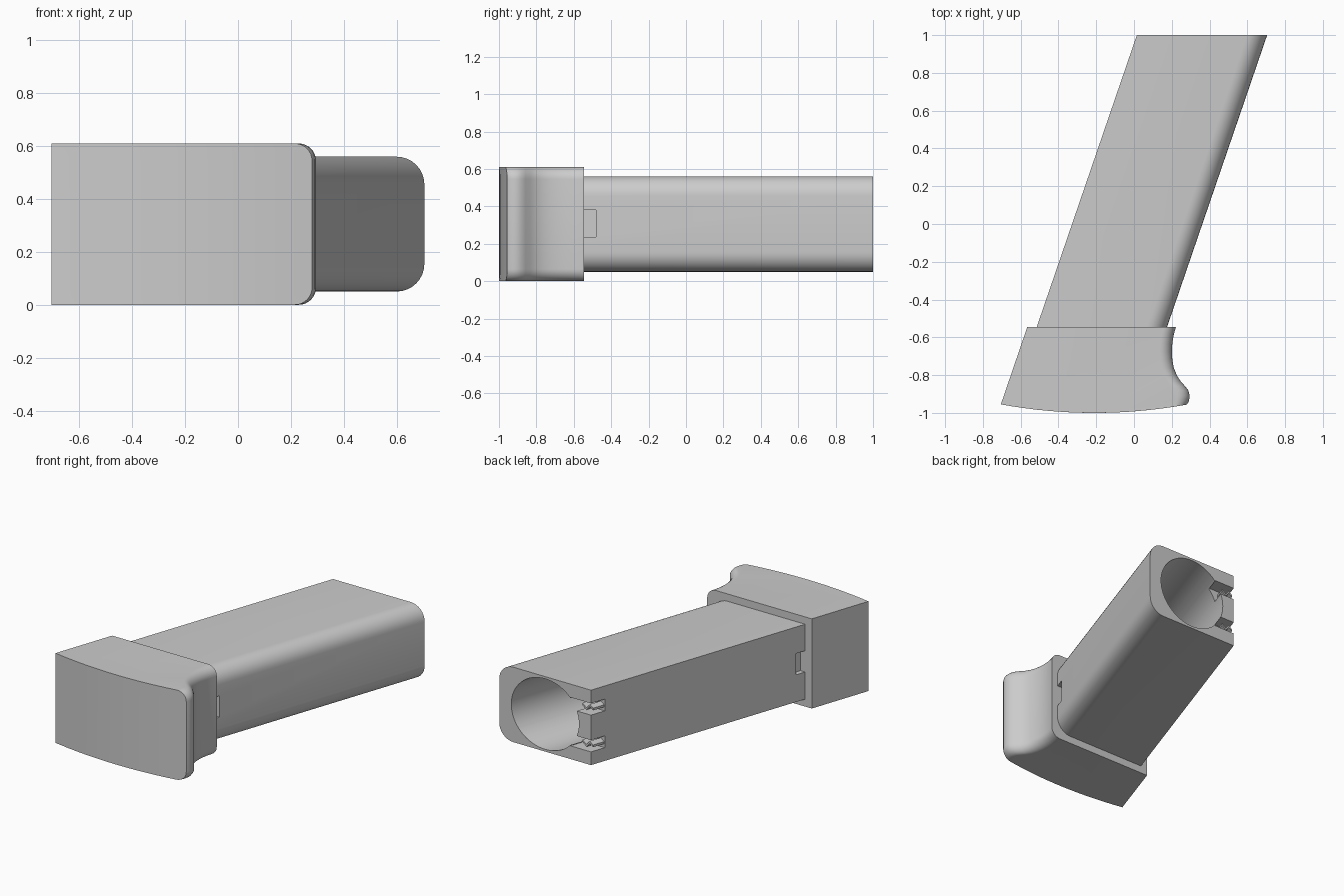
import bpy
import bmesh
from math import sin, cos, pi, radians

cube = bpy.data.objects.get("Cube")
if cube:
    bpy.data.objects.remove(cube, do_unlink=True)

grey = bpy.data.materials.new("plain_grey")
grey.use_nodes = True
colour = (0.6, 0.6, 0.6, 1)
grey.diffuse_color = colour
grey.node_tree.nodes["Principled BSDF"].inputs["Base Color"].default_value = colour

SLOPE = 0.343   # sideways lean of the tube per unit of y
MID_Z = 0.305


def lean(x, y):
    return x + SLOPE * (y - 1)


def skin(name, rings):
    """Join equal rings of points into a closed solid."""
    bm = bmesh.new()
    loops = [[bm.verts.new(p) for p in ring] for ring in rings]
    n = len(loops[0])
    for a, b in zip(loops, loops[1:]):
        for i in range(n):
            j = (i + 1) % n
            bm.faces.new((a[i], a[j], b[j], b[i]))
    bm.faces.new(loops[0][::-1])
    bm.faces.new(loops[-1])
    bmesh.ops.recalc_face_normals(bm, faces=bm.faces)
    mesh = bpy.data.meshes.new(name)
    bm.to_mesh(mesh)
    bm.free()
    mesh.materials.append(grey)
    ob = bpy.data.objects.new(name, mesh)
    bpy.context.collection.objects.link(ob)
    return ob


def rounded_layers(z0, z1, r, steps=8):
    """Heights and insets that round the upper and lower +x edges."""
    low = [(r * (1 - cos(a)), r * (1 - sin(a)))
           for a in (pi / 2 * i / steps for i in range(steps + 1))]
    return [(z0 + h, d) for h, d in low] + [(z1 - h, d) for h, d in reversed(low)]


def leaning_prism(name, section, y0, y1):
    """Sweep an xz section along the leaning axis."""
    return skin(name, [[(lean(x, y), y, z) for x, z in section] for y in (y0, y1)])


def leaning_box(name, x0, x1, y0, y1, z0, z1):
    return leaning_prism(name, [(x0, z0), (x1, z0), (x1, z1), (x0, z1)], y0, y1)


def cut(target, cutter):
    cutter.hide_render = True
    mod = target.modifiers.new("cut", "BOOLEAN")
    mod.operation = "DIFFERENCE"
    mod.solver = "EXACT"
    mod.object = cutter
    bpy.context.view_layer.objects.active = target
    bpy.ops.object.modifier_apply(modifier=mod.name)
    bpy.data.objects.remove(cutter, do_unlink=True)


def smooth(ob):
    bpy.ops.object.select_all(action="DESELECT")
    ob.select_set(True)
    bpy.context.view_layer.objects.active = ob
    bpy.ops.object.shade_smooth_by_angle(angle=radians(30))


# Leaning tube, rounded along its +x edges
BACK, FRONT = 1.0, -0.56
tube = skin("tube", [
    [(lean(0.015, FRONT), FRONT, z), (lean(0.705 - d, FRONT), FRONT, z),
     (lean(0.705 - d, BACK), BACK, z), (lean(0.015, BACK), BACK, z)]
    for z, d in rounded_layers(0.05, 0.56, 0.105)])

# Round bore, open at the back
bore = [(0.36 + 0.255 * cos(a), MID_Z + 0.24 * sin(a))
        for a in (2 * pi * i / 64 for i in range(64))]
cut(tube, leaning_prism("bore_cutter", bore, -0.48, 1.05))

# Latch notches beside the base
for x0, x1 in ((-0.05, 0.05), (0.67, 0.75)):
    cut(tube, leaning_box("notch_cutter", x0, x1, -0.6, -0.48, 0.235, 0.38))

# Contact slots and folded contact strips in the flat wall
for side in (-1, 1):
    z = MID_Z + side * 0.125
    cut(tube, leaning_box("slot_cutter", -0.05, 0.17, 0.9, 1.05, z - 0.04, z + 0.04))
    fold = [(0.02, 0), (0.045, 0.02), (0.07, -0.01), (0.1, 0.015)]
    strip = ([(x, z + h) for x, h in fold]
             + [(x, z + h - 0.015) for x, h in reversed(fold)])
    leaning_prism("contact_strip", strip, 0.89, 0.98)
smooth(tube)

# Base with a bowed front and a hooked, rounded +x side
HOOK = [(0.291, -0.938), (0.295, -0.91), (0.288, -0.882), (0.27, -0.858),
        (0.247, -0.833), (0.226, -0.8), (0.211, -0.762), (0.203, -0.72),
        (0.2, -0.675), (0.203, -0.63), (0.21, -0.588), (0.222, -0.545)]


def base_ring(z, d):
    ring = []
    for i in range(17):
        x = -0.705 + (0.985 - d) * i / 16
        ring.append((x, -1 + 0.045 * ((x + 0.21) / 0.495) ** 2, z))
    ring += [(x - d, y, z) for x, y in HOOK]
    ring.append((-0.565, -0.545, z))
    return ring


base = skin("base", [base_ring(z, d) for z, d in rounded_layers(0, 0.61, 0.065)])
smooth(base)
